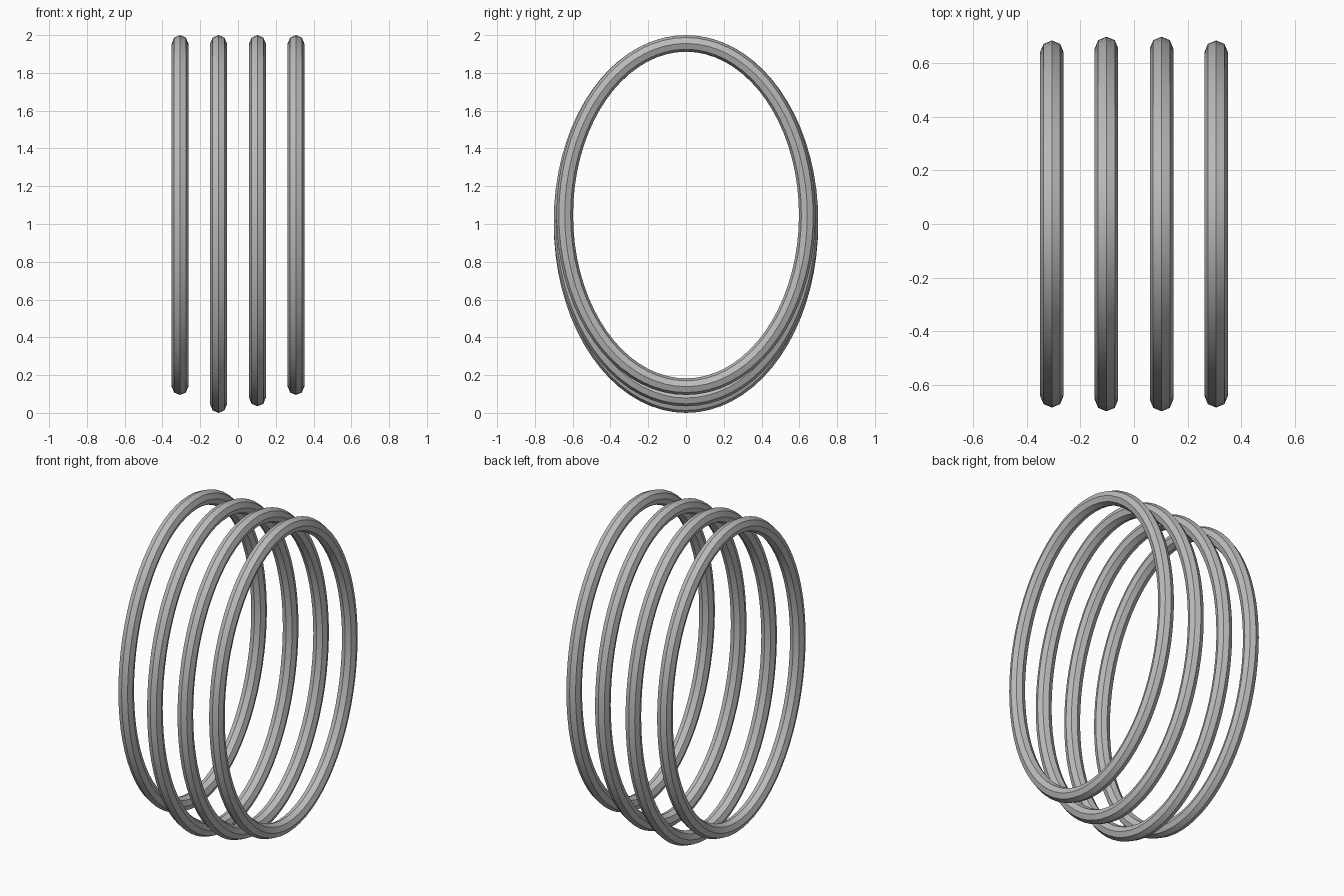
import bpy
import bmesh
from math import cos, sin, tau
from mathutils import Vector

cube = bpy.data.objects.get("Cube")
if cube:
    bpy.data.objects.remove(cube, do_unlink=True)

TOP = 2.0
TUBE = 0.044      # tube radius
SIDES = 8         # sides of the tube section
STEPS = 72        # steps around each ring

steel = bpy.data.materials.new("plain_grey")
steel.use_nodes = True
grey = (0.5, 0.5, 0.5, 1)
steel.diffuse_color = grey
steel.node_tree.nodes["Principled BSDF"].inputs["Base Color"].default_value = grey


def oval_ring(name, x, bottom, half_width):
    """Sweep an octagonal section around an upright oval."""
    a = half_width - TUBE
    b = (TOP - bottom) / 2 - TUBE
    centre = Vector((x, 0, (TOP + bottom) / 2))
    bm = bmesh.new()
    loops = []
    for i in range(STEPS):
        t = tau * i / STEPS
        outward = Vector((0, cos(t) / a, sin(t) / b)).normalized()
        spine = centre + Vector((0, a * cos(t), b * sin(t)))
        loop = []
        for j in range(SIDES):
            s = tau * j / SIDES
            offset = outward * cos(s) + Vector((sin(s), 0, 0))
            loop.append(bm.verts.new(spine + offset * TUBE))
        loops.append(loop)
    for i in range(STEPS):
        here, after = loops[i], loops[(i + 1) % STEPS]
        for j in range(SIDES):
            k = (j + 1) % SIDES
            bm.faces.new((here[j], here[k], after[k], after[j]))
    bmesh.ops.recalc_face_normals(bm, faces=bm.faces)
    mesh = bpy.data.meshes.new(name)
    bm.to_mesh(mesh)
    bm.free()
    mesh.materials.append(steel)
    obj = bpy.data.objects.new(name, mesh)
    bpy.context.collection.objects.link(obj)
    # Smooth along the ring, crisp edges between the tube's sides
    bpy.ops.object.select_all(action="DESELECT")
    obj.select_set(True)
    bpy.context.view_layer.objects.active = obj
    bpy.ops.object.shade_smooth_by_angle(angle=0.52)


# Four rings level at the top, the middle ones hanging lower
oval_ring("outer_right_ring", -0.307, 0.095, 0.686)
oval_ring("inner_right_ring", -0.103, 0.0, 0.70)
oval_ring("inner_left_ring", 0.103, 0.035, 0.70)
oval_ring("outer_left_ring", 0.307, 0.095, 0.686)
